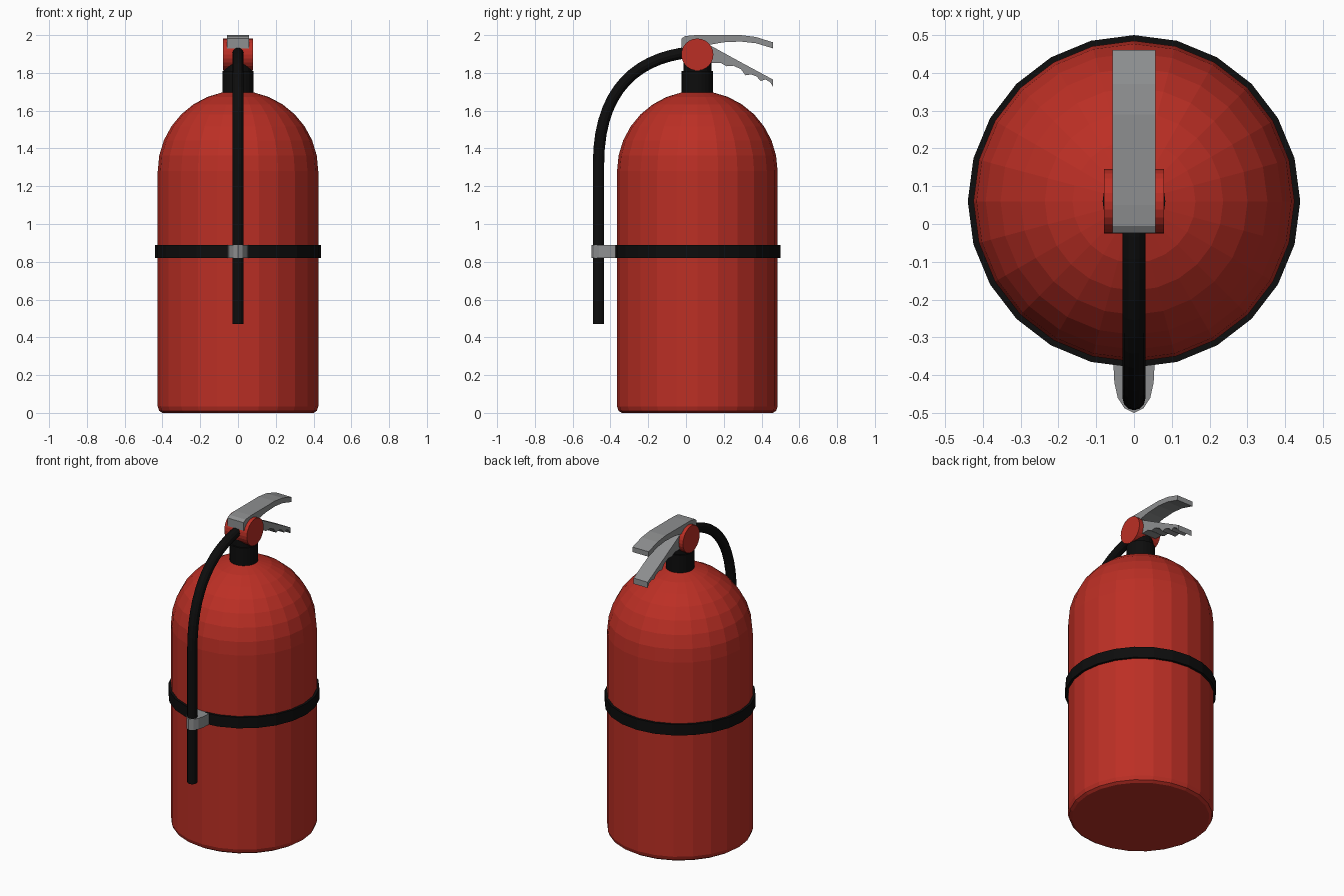
import bpy, bmesh, math
from mathutils import Vector

if "Cube" in bpy.data.objects:
    bpy.data.objects.remove(bpy.data.objects["Cube"])

CY = 0.06  # y of the tank axis


def material(name, rgb):
    m = bpy.data.materials.new(name)
    m.diffuse_color = (*rgb, 1)
    m.use_nodes = True
    m.node_tree.nodes["Principled BSDF"].inputs["Base Color"].default_value = m.diffuse_color
    return m


RED = material("red paint", (0.50, 0.028, 0.018))
BLACK = material("black rubber", (0.004, 0.004, 0.004))
GREY = material("grey metal", (0.27, 0.275, 0.28))


def finish(bm, name, mat):
    bmesh.ops.remove_doubles(bm, verts=bm.verts, dist=1e-5)
    bmesh.ops.recalc_face_normals(bm, faces=bm.faces)
    me = bpy.data.meshes.new(name)
    bm.to_mesh(me)
    bm.free()
    me.materials.append(mat)
    ob = bpy.data.objects.new(name, me)
    bpy.context.collection.objects.link(ob)
    return ob


def lathe(name, profile, mat, sides=24):
    """Spin (radius, z) points round the tank axis."""
    bm = bmesh.new()
    vs = [bm.verts.new((0, CY + r, z)) for r, z in profile]
    es = [bm.edges.new(p) for p in zip(vs, vs[1:])]
    bmesh.ops.spin(bm, geom=vs + es, cent=(0, CY, 0), axis=(0, 0, 1),
                   angle=math.tau, steps=sides, use_merge=True)
    return finish(bm, name, mat)


def prism(name, outline, start, depth, mat):
    """Extrude a closed outline of 3D points."""
    bm = bmesh.new()
    face = bm.faces.new([bm.verts.new(Vector(p) + Vector(start)) for p in outline])
    ext = bmesh.ops.extrude_face_region(bm, geom=[face])
    moved = [v for v in ext["geom"] if isinstance(v, bmesh.types.BMVert)]
    bmesh.ops.translate(bm, verts=moved, vec=depth)
    return finish(bm, name, mat)


def side_prism(name, yz, half, mat):
    return prism(name, [(0, y, z) for y, z in yz], (-half, 0, 0), (2 * half, 0, 0), mat)


# Tank: small rolled foot, straight wall, hemispherical shoulder
R = 0.425
dome = [(R * math.cos(i * math.pi / 16), 1.28 + R * math.sin(i * math.pi / 16)) for i in range(8)]
lathe("tank", [(0, 0), (0.40, 0), (0.417, 0.011), (R, 0.035)] + dome + [(0, 1.70)], RED)

# Strap round the tank
lathe("strap", [(0.42, 0.82), (0.44, 0.82), (0.44, 0.89), (0.42, 0.89), (0.42, 0.82)], BLACK)

# Neck collar and narrower stem
lathe("neck", [(0, 1.66), (0.083, 1.66), (0.083, 1.81), (0.074, 1.81), (0.074, 1.90), (0, 1.90)], BLACK)

# Valve drum lying across x
drum = [(CY + 0.085 * math.cos(i * math.tau / 24), 1.897 + 0.085 * math.sin(i * math.tau / 24))
        for i in range(24)]
side_prism("valve_drum", drum, 0.08, RED)

# Upper squeeze lever
side_prism("upper_lever", [
    (-0.024, 1.93), (-0.024, 1.982), (-0.005, 1.995), (0.05, 2.0), (0.29, 2.0), (0.37, 1.99),
    (0.46, 1.962), (0.46, 1.93), (0.37, 1.957), (0.29, 1.966), (0.20, 1.962), (0.13, 1.95),
    (0.06, 1.92)], 0.057, GREY)

# Lower carry handle with finger grooves underneath
side_prism("lower_handle", [
    (0.06, 1.96), (0.12, 1.95), (0.28, 1.862), (0.46, 1.765), (0.46, 1.728), (0.445, 1.752),
    (0.42, 1.765), (0.395, 1.757), (0.375, 1.78), (0.345, 1.792), (0.315, 1.787), (0.29, 1.82),
    (0.25, 1.838), (0.215, 1.835), (0.185, 1.852), (0.14, 1.852), (0.06, 1.87)], 0.05, GREY)

# Hose clip: tapered plate reaching from the strap round the hose
half = [(0.055, -0.36), (0.052, -0.42), (0.043, -0.46), (0.025, -0.488)]
clip = half + [(0, -0.50)] + [(-x, y) for x, y in reversed(half)]
prism("hose_clip", [(x, y, 0) for x, y in clip], (0, 0, 0.82), (0, 0, 0.07), GREY)

# Hose: swept tube from the valve down the front
cu = bpy.data.curves.new("hose", "CURVE")
cu.dimensions = "3D"
cu.bevel_depth = 0.03
cu.bevel_resolution = 4
cu.use_fill_caps = True
cu.resolution_u = 14
sp = cu.splines.new("BEZIER")
sp.bezier_points.add(2)
knots = [((0.03, 1.91), (0.08, 1.915), (-0.25, 1.885)),
         ((-0.463, 1.32), (-0.463, 1.72), (-0.463, 1.1)),
         ((-0.463, 0.47), (-0.463, 0.7), (-0.463, 0.4))]
for bp, (co, left, right) in zip(sp.bezier_points, knots):
    bp.handle_left_type = bp.handle_right_type = "FREE"
    bp.co, bp.handle_left, bp.handle_right = (0, *co), (0, *left), (0, *right)
sp.use_smooth = False
cu.materials.append(BLACK)
hose = bpy.data.objects.new("hose", cu)
bpy.context.collection.objects.link(hose)
bpy.context.view_layer.objects.active = hose
hose.select_set(True)
bpy.ops.object.convert(target="MESH")
